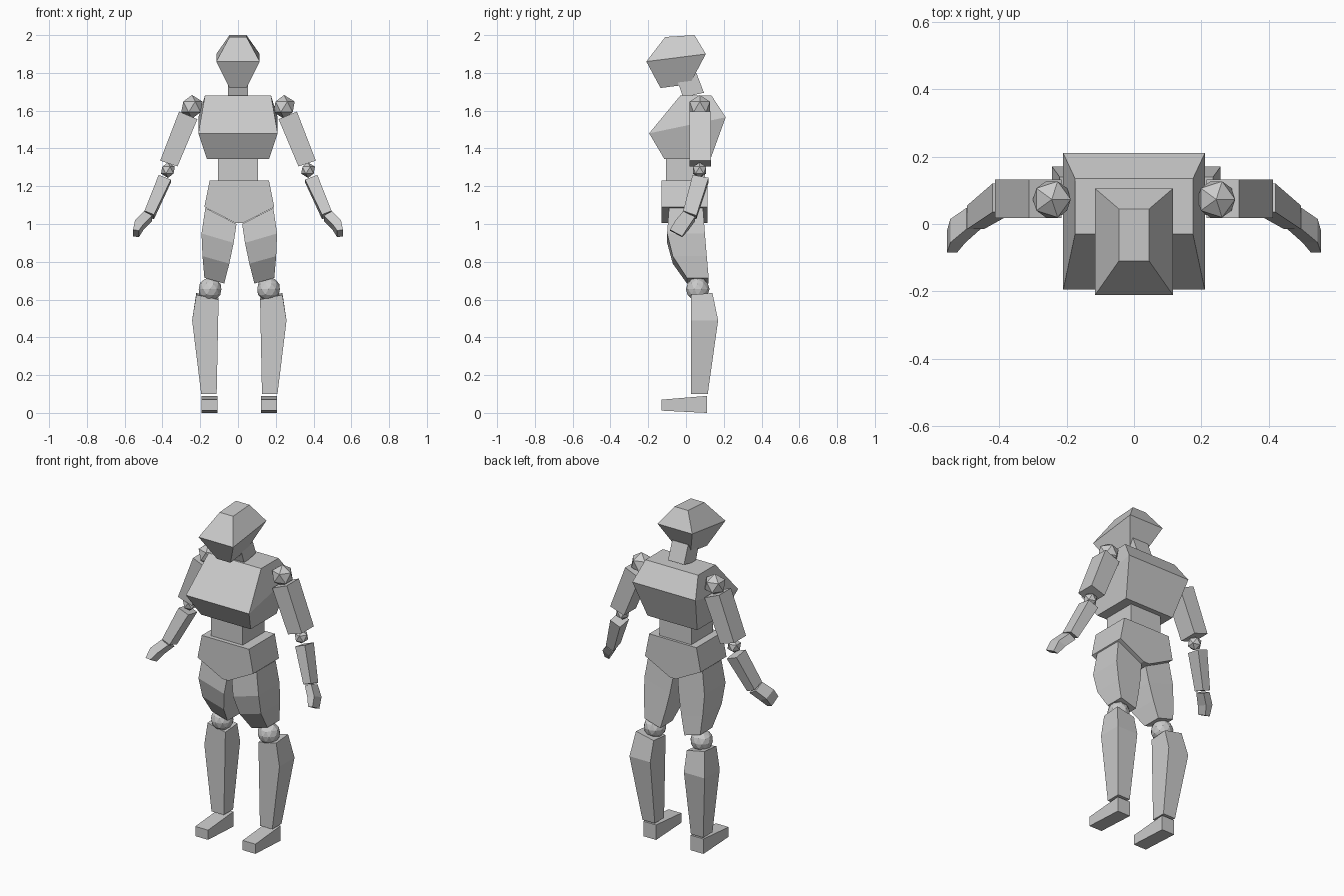
import bpy, bmesh


def loft(name, rings, side=1, cx=0.0):
    """Four-sided limb segment; ring = (x_in, z_in, x_out, z_out, y_front, y_back, back_lift)."""
    bm = bmesh.new()
    loops = []
    for xi, zi, xo, zo, yf, yb, lift in rings:
        pts = [(xi, yf, zi), (xo, yf, zo), (xo, yb, zo + lift), (xi, yb, zi + lift)]
        loops.append([bm.verts.new((cx + side * x, y, z)) for x, y, z in pts])
    for a, b in zip(loops, loops[1:]):
        for i in range(4):
            j = (i + 1) % 4
            bm.faces.new((a[i], a[j], b[j], b[i]))
    bm.faces.new(loops[0])
    bm.faces.new(loops[-1])
    bmesh.ops.recalc_face_normals(bm, faces=bm.faces)
    mesh = bpy.data.meshes.new(name)
    bm.to_mesh(mesh)
    bm.free()
    obj = bpy.data.objects.new(name, mesh)
    bpy.context.collection.objects.link(obj)
    return obj


def block(name, rings, cx=0.0):
    """Symmetric body part; ring = (half_width, z, y_front, y_back, back_lift)."""
    return loft(name, [(-w, z, w, z, yf, yb, l) for w, z, yf, yb, l in rings], 1, cx)


def joint(name, loc, radius, detail):
    bpy.ops.mesh.primitive_ico_sphere_add(subdivisions=detail, radius=radius, location=loc)
    bpy.context.object.name = name


HIP = 0.007  # the lower body sits slightly off centre

# Head, neck and torso
block("head", [(0.045, 1.99, -0.11, 0.045, 0.01),
               (0.115, 1.86, -0.21, 0.105, 0.04),
               (0.045, 1.72, -0.135, 0.02, 0.02)])
block("neck", [(0.053, 1.77, -0.05, 0.055, 0.03),
               (0.053, 1.67, -0.015, 0.095, 0.025)])
block("chest", [(0.175, 1.68, -0.03, 0.135, 0.0),
                (0.21, 1.48, -0.195, 0.21, 0.085),
                (0.165, 1.345, -0.115, 0.13, 0.0)])
block("waist", [(0.105, 1.35, -0.105, 0.10, 0.0),
                (0.105, 1.22, -0.105, 0.10, 0.0)])
block("pelvis", [(0.157, 1.23, -0.13, 0.115, 0.0),
                 (0.185, 1.09, -0.13, 0.115, 0.0),
                 (0.02, 1.005, -0.13, 0.115, 0.0)], HIP)

for side, label in ((1, "right"), (-1, "left")):
    # Arm
    joint("shoulder_" + label, (side * 0.244, 0.073, 1.62), 0.063, 1)
    loft("upper_arm_" + label, [(0.215, 1.555, 0.312, 1.595, 0.018, 0.132, 0),
                                (0.32, 1.305, 0.412, 1.335, 0.018, 0.132, 0)], side)
    joint("elbow_" + label, (side * 0.371, 0.072, 1.285), 0.041, 1)
    loft("forearm_" + label, [(0.355, 1.235, 0.42, 1.26, 0.035, 0.12, -0.015),
                              (0.445, 1.05, 0.495, 1.07, -0.015, 0.055, -0.025)], side)
    loft("hand_" + label, [(0.455, 1.045, 0.497, 1.068, -0.015, 0.048, -0.03),
                           (0.5, 1.0, 0.545, 1.02, -0.055, 0.015, -0.03),
                           (0.525, 0.965, 0.555, 0.97, -0.085, -0.02, -0.035)], side)
    # Leg
    loft("thigh_" + label, [(0.015, 1.0, 0.18, 1.085, -0.09, 0.09, 0),
                            (0.03, 0.9, 0.2, 0.95, -0.1, 0.1, 0),
                            (0.053, 0.79, 0.195, 0.83, -0.07, 0.11, 0),
                            (0.08, 0.685, 0.185, 0.715, 0.005, 0.12, 0)], side, HIP)
    joint("knee_" + label, (HIP + side * 0.155, 0.062, 0.655), 0.063, 2)
    loft("shin_" + label, [(0.11, 0.6, 0.228, 0.625, 0.027, 0.14, 0.01),
                           (0.112, 0.49, 0.25, 0.49, 0.027, 0.17, 0),
                           (0.12, 0.1, 0.202, 0.1, 0.027, 0.115, 0)], side, HIP)
    loft("foot_" + label, [(0.115, 0.07, 0.2, 0.07, -0.13, 0.11, 0.02),
                           (0.115, 0.012, 0.2, 0.012, -0.13, 0.11, -0.012)], side, HIP)
